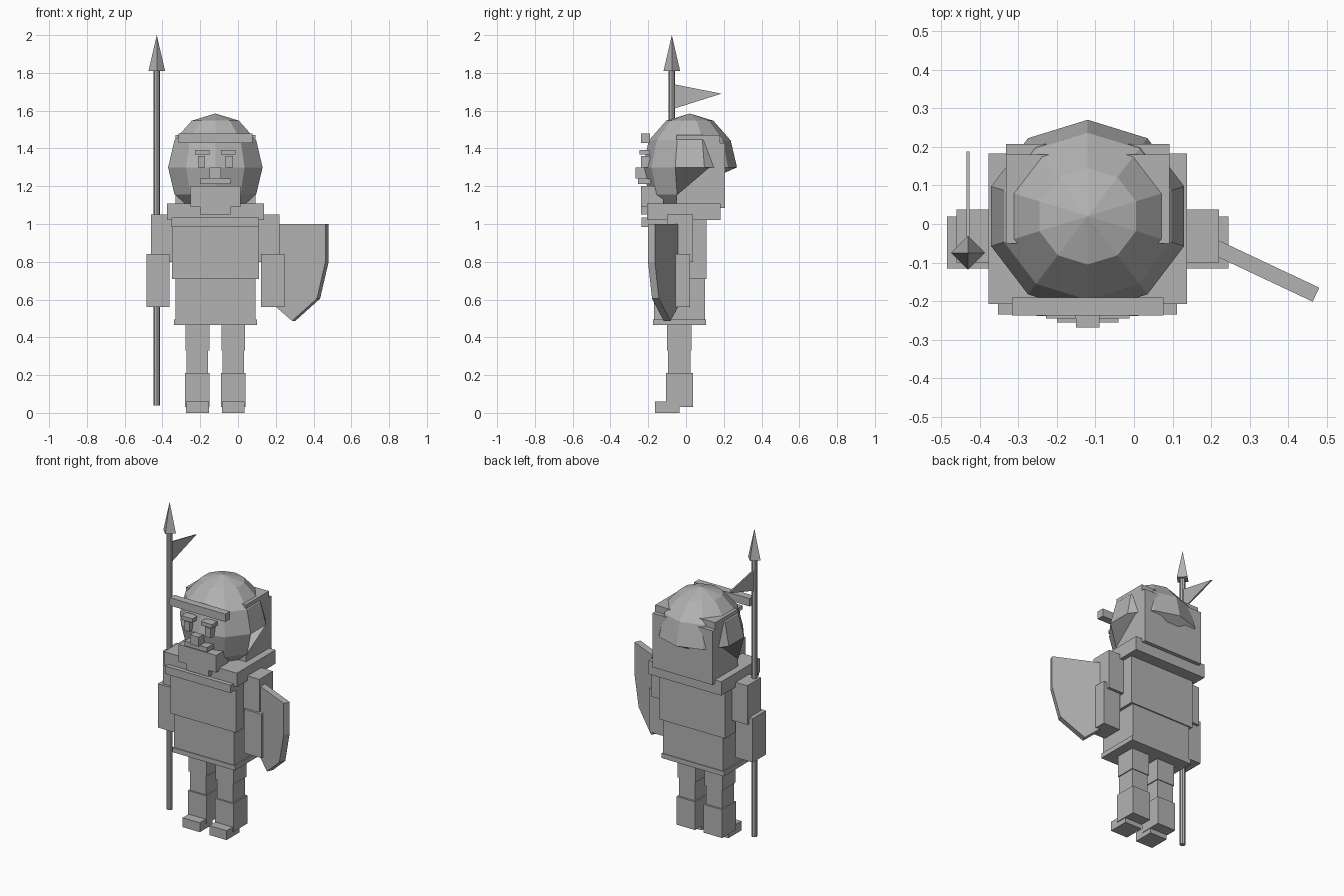
import bpy, bmesh, math
from mathutils import Matrix, Vector

if "Cube" in bpy.data.objects:
    bpy.data.objects.remove(bpy.data.objects["Cube"])

CX = -0.12  # body centre line

grey = bpy.data.materials.new("stone grey")
grey.diffuse_color = (0.45, 0.45, 0.45, 1)
grey.use_nodes = True
grey.node_tree.nodes["Principled BSDF"].inputs["Base Color"].default_value = grey.diffuse_color


def finish(name, bm):
    bmesh.ops.recalc_face_normals(bm, faces=bm.faces[:])
    me = bpy.data.meshes.new(name)
    bm.to_mesh(me)
    bm.free()
    me.materials.append(grey)
    ob = bpy.data.objects.new(name, me)
    bpy.context.collection.objects.link(ob)
    return ob


def box(name, x, y, z):
    """Box from (min, max) ranges."""
    bm = bmesh.new()
    bmesh.ops.create_cube(bm, size=1)
    for v in bm.verts:
        v.co = Vector([(r[0] + r[1]) / 2 + c * (r[1] - r[0])
                       for r, c in zip((x, y, z), v.co)])
    return finish(name, bm)


def mid(name, half, y, z):
    return box(name, (CX - half, CX + half), y, z)


def pair(name, inner, outer, y, z):
    """Two boxes mirrored about the body centre line."""
    box(name + "_left", (CX + inner, CX + outer), y, z)
    box(name + "_right", (CX - outer, CX - inner), y, z)


def plate(name, outline, thickness, matrix):
    """Flat outline in (u, z) given thickness along local y."""
    bm = bmesh.new()
    f = bm.faces.new([bm.verts.new((u, -thickness / 2, z)) for u, z in outline])
    ext = bmesh.ops.extrude_face_region(bm, geom=[f])
    moved = [g for g in ext["geom"] if isinstance(g, bmesh.types.BMVert)]
    bmesh.ops.translate(bm, verts=moved, vec=(0, thickness, 0))
    bm.transform(matrix)
    return finish(name, bm)


def cone(name, sides, r1, r2, z1, z2, x, y, turn=0):
    bm = bmesh.new()
    m = Matrix.Translation((x, y, (z1 + z2) / 2)) @ Matrix.Rotation(turn, 4, 'Z')
    bmesh.ops.create_cone(bm, cap_ends=True, segments=sides, radius1=r1,
                          radius2=r2, depth=z2 - z1, matrix=m)
    return finish(name, bm)


# Legs
pair("thigh", 0.032, 0.158, (-0.10, 0.03), (0.33, 0.48))
pair("shin", 0.038, 0.152, (-0.095, 0.025), (0.20, 0.34))
pair("boot", 0.03, 0.16, (-0.105, 0.037), (0.03, 0.21))
pair("foot", 0.034, 0.155, (-0.165, -0.035), (0.0, 0.06))

# Tunic
mid("tunic_hem", 0.22, (-0.175, 0.105), (0.465, 0.495))
mid("tunic_skirt", 0.212, (-0.17, 0.10), (0.49, 0.715))
mid("torso", 0.23, (-0.178, 0.108), (0.71, 1.03))
mid("chest_band", 0.232, (-0.235, 0.0), (0.985, 1.035))
mid("collar", 0.257, (-0.207, 0.183), (1.02, 1.108))

# Arms
pair("upper_arm", 0.23, 0.34, (-0.10, 0.038), (0.80, 1.05))
pair("forearm", 0.243, 0.365, (-0.115, 0.02), (0.56, 0.84))

# Head: faceted ball, with the lower back cut away at the equator
bm = bmesh.new()
bmesh.ops.create_uvsphere(bm, u_segments=10, v_segments=6, radius=1)
start = max(bm.verts, key=lambda v: (round(v.co.xy.length, 3), v.co.y)).co
turn = math.pi / 2 - math.atan2(start.y, start.x)  # put one corner at the back
bm.transform(Matrix.Translation((CX, 0.02, 1.30))
             @ Matrix.Diagonal((0.263, 0.25, 0.285, 1))
             @ Matrix.Rotation(turn, 4, 'Z'))
low = [f for f in bm.faces if f.calc_center_median().z < 1.29
       and (f.calc_center_median().y > -0.02 or f.calc_center_median().z < 1.04)]
bmesh.ops.delete(bm, geom=low, context='FACES')
bmesh.ops.holes_fill(bm, edges=[e for e in bm.edges if e.is_boundary], sides=0)
finish("head", bm)

# Hood block behind the head
mid("hood", 0.212, (-0.05, 0.207), (1.085, 1.43))
mid("hood_top", 0.212, (-0.05, 0.18), (1.42, 1.472))

# Headband and face
mid("headband", 0.196, (-0.237, -0.19), (1.43, 1.48))
pair("brow", 0.03, 0.108, (-0.245, -0.19), (1.368, 1.392))
pair("eye", 0.055, 0.093, (-0.238, -0.19), (1.30, 1.36))
mid("nose", 0.03, (-0.268, -0.20), (1.24, 1.30))
mid("moustache", 0.08, (-0.255, -0.18), (1.212, 1.242))
mid("beard", 0.132, (-0.238, -0.12), (1.09, 1.20))
mid("beard_tip", 0.08, (-0.238, -0.15), (1.05, 1.10))

# Spear with pennant
SX, SY = -0.43, -0.075
cone("spear_shaft", 8, 0.017, 0.017, 0.04, 1.82, SX, SY)
cone("spear_head", 4, 0.044, 0.0, 1.81, 2.0, SX, SY)
plate("pennant", [(-0.065, 1.74), (0.188, 1.69), (-0.065, 1.61)], 0.009,
      Matrix.Translation((SX, 0, 0)) @ Matrix.Rotation(math.pi / 2, 4, 'Z'))

# Shield, angled out from the left arm
plate("shield", [(-0.13, 1.0), (0.195, 1.0), (0.195, 0.80), (0.145, 0.605),
                 (0.0, 0.487), (-0.10, 0.565), (-0.13, 0.65)], 0.04,
      Matrix.Translation((0.295, -0.10, 0)) @ Matrix.Rotation(-0.44, 4, 'Z'))
